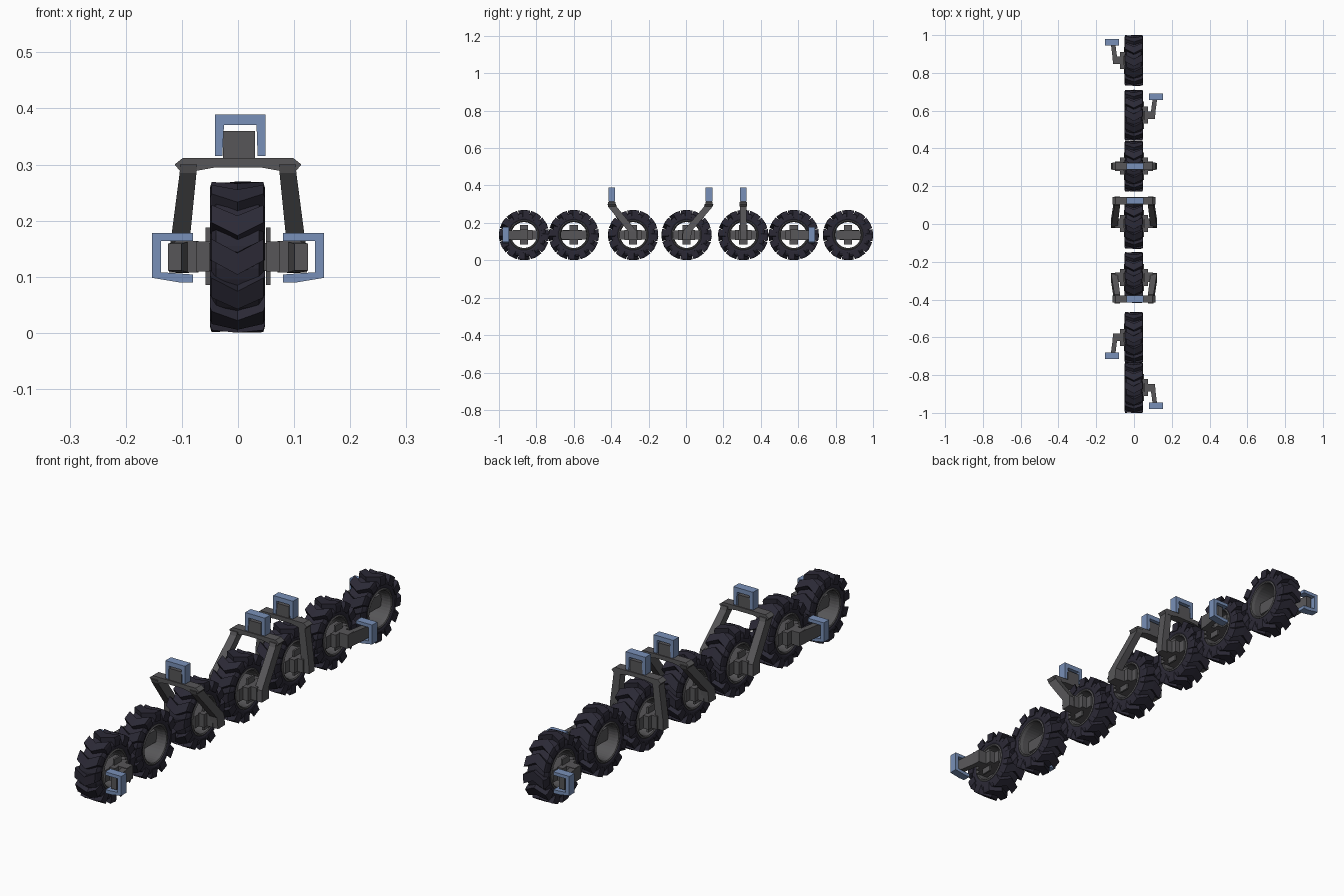
import bpy, bmesh, math

if "Cube" in bpy.data.objects:
    bpy.data.objects.remove(bpy.data.objects["Cube"])

def material(name, col):
    m = bpy.data.materials.new(name)
    m.diffuse_color = (*col, 1)
    m.use_nodes = True
    m.node_tree.nodes["Principled BSDF"].inputs["Base Color"].default_value = m.diffuse_color
    return m

RUBBER = material("dark rubber", (0.024, 0.022, 0.036))
GREY = material("grey metal", (0.095, 0.093, 0.098))
BLUE = material("blue clevis", (0.19, 0.28, 0.48))
R = 0.135  # wheel radius and axle height

def finish(bm, name, mat):
    bmesh.ops.recalc_face_normals(bm, faces=bm.faces)
    me = bpy.data.meshes.new(name)
    bm.to_mesh(me)
    bm.free()
    me.materials.append(mat)
    return me

def place(me, name, loc):
    ob = bpy.data.objects.new(name, me)
    ob.location = loc
    bpy.context.collection.objects.link(ob)

def skin(bm, rings, closed=False):
    """Joins equal rings of points; caps the ends unless closed."""
    vs = [[bm.verts.new(p) for p in r] for r in rings]
    n = len(vs[0])
    pairs = list(zip(vs, vs[1:])) + ([(vs[-1], vs[0])] if closed else [])
    for a, b in pairs:
        for i in range(n):
            bm.faces.new((a[i], a[(i + 1) % n], b[(i + 1) % n], b[i]))
    if not closed:
        bm.faces.new(vs[0])
        bm.faces.new(vs[-1])

def lathe(bm, profile, seg=36):
    rings = []
    for k in range(seg):
        a = 2 * math.pi * k / seg
        rings.append([(x, r * math.cos(a), r * math.sin(a)) for x, r in profile])
    skin(bm, rings, True)

def box(bm, x0, x1, y0, y1, z0, z1):
    skin(bm, [[(x, y0, z0), (x, y1, z0), (x, y1, z1), (x, y0, z1)] for x in (x0, x1)])

def extrude_y(bm, pts, y0, y1):
    skin(bm, [[(x, y, z) for x, z in pts] for y in (y0, y1)])

# tyre: lathed carcass with chevron lugs
def tyre_mesh():
    bm = bmesh.new()
    half = [(0.040, 0.076), (0.046, 0.088), (0.046, 0.103), (0.038, 0.116)]
    lathe(bm, half + [(-x, r) for x, r in reversed(half)])
    stations = [(-0.049, 0.096, 0.124), (-0.046, 0.096, 0.134), (0, 0.110, R),
                (0.046, 0.096, 0.134), (0.049, 0.096, 0.124)]
    for k in range(12):
        rings = []
        for x, r0, r1 in stations:
            a = 2 * math.pi * k / 12 + 0.09 - 0.2 * abs(x) / 0.049
            rings.append([(x, r * math.cos(a + d), r * math.sin(a + d))
                          for r, d in ((r0, -0.17), (r1, -0.145), (r1, 0.145), (r0, 0.17))])
        skin(bm, rings)
    return finish(bm, "tyre", RUBBER)

# open rim barrel
def rim_mesh():
    bm = bmesh.new()
    half = [(0.044, 0.072), (0.047, 0.076), (0.044, 0.081), (0.036, 0.081)]
    lathe(bm, half + [(-x, r) for x, r in reversed(half)] + [(-0.030, 0.069), (0.030, 0.069)])
    return finish(bm, "rim", GREY)

TYRE, RIM = tyre_mesh(), rim_mesh()

def wheel(tag, y):
    place(TYRE, "tyre_" + tag, (-0.001, y, R))
    place(RIM, "rim_" + tag, (-0.001, y, R))

# crossbar through the rim with hub block on one side
def hub(bm, s):
    box(bm, 0, s * 0.052, -0.072, 0.072, -0.025, 0.025)
    box(bm, s * 0.05, s * 0.058, -0.022, 0.022, -0.05, 0.053)
    box(bm, s * 0.05, s * 0.075, -0.045, 0.045, -0.026, 0.028)

# wheel carried by a trailing arm: s = side in x, d = direction in y
def side_wheel(tag, y, s, d):
    wheel(tag, y)
    bm = bmesh.new()
    hub(bm, s)
    box(bm, s * 0.07, s * 0.112, -0.02, 0.02, -0.027, 0.029)
    skin(bm, [[(s * (x + o), d * t, z) for o, z in ((-0.012, -h), (0.012, -h), (0.012, h), (-0.012, h))]
              for x, t, h in ((0.099, -0.02, 0.028), (0.102, 0.02, 0.027), (0.113, 0.105, 0.024))])
    place(finish(bm, "trailing_arm", GREY), "trailing_arm_" + tag, (0, y, R))
    bm = bmesh.new()
    u = [(0.08, -0.045), (0.105, -0.045), (0.153, -0.037), (0.153, 0.043), (0.08, 0.043),
         (0.08, 0.029), (0.137, 0.029), (0.137, -0.027), (0.08, -0.031)]
    extrude_y(bm, [(s * x, z) for x, z in u], d * 0.08, d * 0.114)
    place(finish(bm, "side_clevis", BLUE), "side_clevis_" + tag, (0, y, R))

# wheel carried by an upright fork: top leans by dy
def fork_wheel(tag, y, dy):
    wheel(tag, y)
    bm = bmesh.new()
    w = 0.018 if dy == 0 else 0.023
    for s in (1, -1):
        hub(bm, s)
        box(bm, s * 0.07, s * 0.10, -0.025, 0.025, -0.026, 0.028)
        # fork leg
        rings = []
        for x, h, t, z in ((0.107, 0.016, 0, -0.027), (0.104, 0.017, 0.03, 0.02),
                           (0.089, 0.015, 0.96, 0.15), (0.088, 0.015, 1, 0.165)):
            rings.append([(s * (x + i * h), dy * t + j * w, z)
                          for i, j in ((-1, -1), (1, -1), (1, 1), (-1, 1))])
        skin(bm, rings)
    # bridge and tab
    right = [(0.04, 0.160), (0.078, 0.153), (0.103, 0.153), (0.113, 0.165), (0.098, 0.177)]
    extrude_y(bm, right + [(-x, z) for x, z in reversed(right)], dy - 0.019, dy + 0.019)
    box(bm, -0.027, 0.030, dy - 0.015, dy + 0.015, 0.17, 0.225)
    place(finish(bm, "fork", GREY), "fork_" + tag, (0, y, R))
    bm = bmesh.new()
    u = [(-0.041, 0.180), (-0.041, 0.254), (0.049, 0.254), (0.049, 0.180),
         (0.035, 0.180), (0.033, 0.235), (-0.025, 0.235), (-0.028, 0.180)]
    extrude_y(bm, u, dy - 0.018, dy + 0.018)
    place(finish(bm, "top_clevis", BLUE), "top_clevis_" + tag, (0, y, R))

# seven wheel units in a row along y
side_wheel("1", -0.866, 1, -1)
side_wheel("2", -0.600, -1, -1)
fork_wheel("3", -0.283, -0.114)
fork_wheel("4", 0.003, 0.120)
fork_wheel("5", 0.306, 0)
side_wheel("6", 0.576, 1, 1)
side_wheel("7", 0.866, -1, 1)
